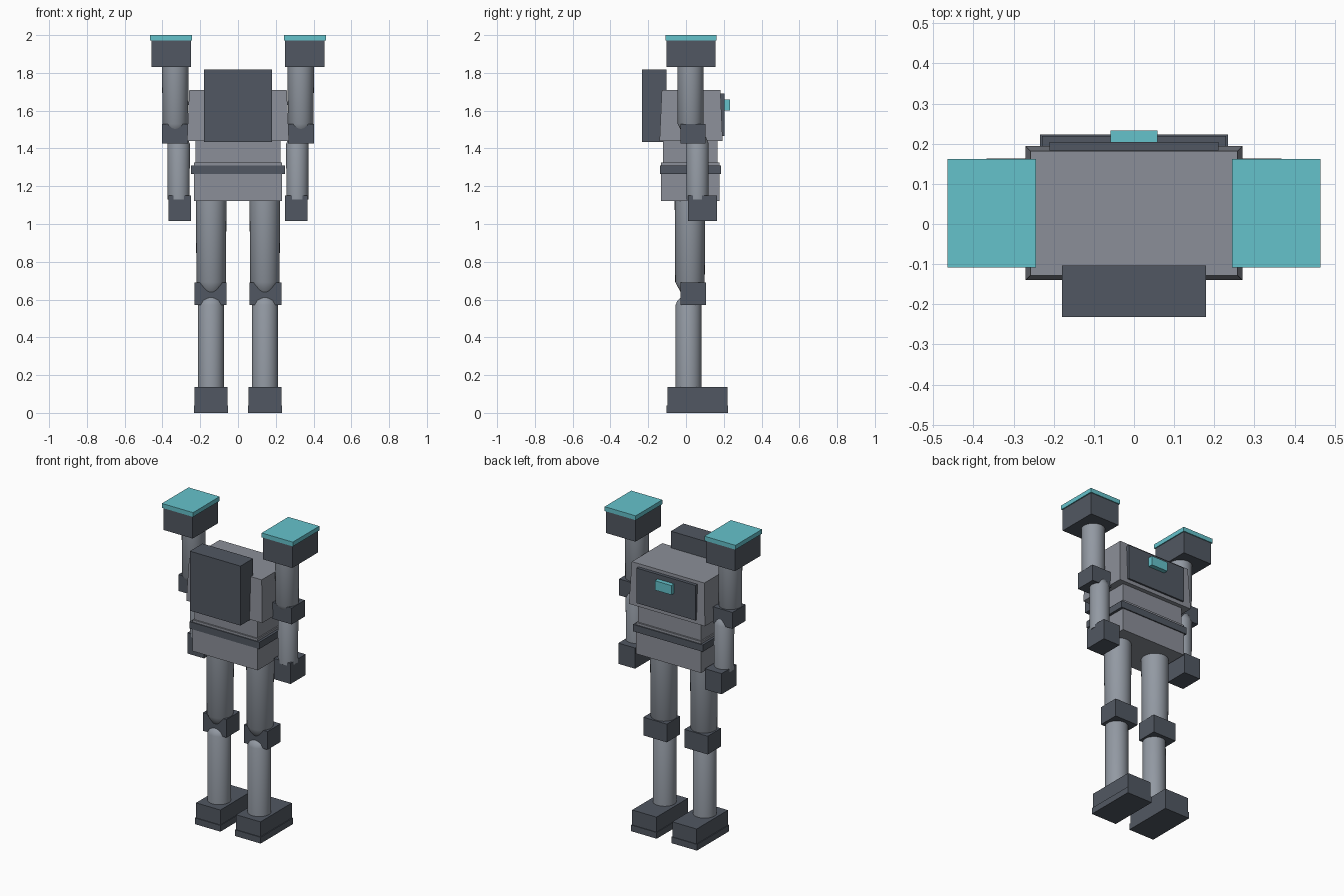
import bpy
import math

if "Cube" in bpy.data.objects:
    bpy.data.objects.remove(bpy.data.objects["Cube"])


def make_material(name, color):
    m = bpy.data.materials.new(name)
    m.diffuse_color = (*color, 1.0)
    m.use_nodes = True
    m.node_tree.nodes["Principled BSDF"].inputs["Base Color"].default_value = m.diffuse_color
    return m


BODY = make_material("body grey", (0.26, 0.275, 0.315))
LIMB = make_material("limb steel grey", (0.29, 0.32, 0.365))
DARK = make_material("dark slate", (0.083, 0.097, 0.122))
CYAN = make_material("pale cyan", (0.13, 0.54, 0.60))


def add_mesh(name, verts, faces, mat):
    me = bpy.data.meshes.new(name)
    me.from_pydata(verts, [], faces)
    me.materials.append(mat)
    ob = bpy.data.objects.new(name, me)
    bpy.context.collection.objects.link(ob)
    return ob


def box(name, x, y, z, mat, inset=0.0):
    """Box from (min, max) ranges; inset shrinks the top face."""
    verts = []
    for zz, i in ((z[0], 0.0), (z[1], inset)):
        verts += [(x[0] + i, y[0] + i, zz), (x[1] - i, y[0] + i, zz),
                  (x[1] - i, y[1] - i, zz), (x[0] + i, y[1] - i, zz)]
    faces = [(3, 2, 1, 0), (4, 5, 6, 7)]
    faces += [(k, (k + 1) % 4, (k + 1) % 4 + 4, k + 4) for k in range(4)]
    return add_mesh(name, verts, faces, mat)


def limb(name, cx, cy, profile, mat, n=32):
    """Round limb from a list of (radius, height) rings, bottom to top."""
    verts = [(cx + r * math.cos(2 * math.pi * k / n),
              cy + r * math.sin(2 * math.pi * k / n), z)
             for r, z in profile for k in range(n)]
    faces = [tuple(reversed(range(n)))]
    for i in range(len(profile) - 1):
        for k in range(n):
            a, b = i * n + k, i * n + (k + 1) % n
            faces.append((a, b, b + n, a + n))
    top = (len(profile) - 1) * n
    faces.append(tuple(range(top, top + n)))
    ob = add_mesh(name, verts, faces, mat)
    bpy.context.view_layer.objects.active = ob
    ob.select_set(True)
    bpy.ops.object.shade_smooth_by_angle(angle=math.radians(28))
    ob.select_set(False)
    return ob


# Torso
box("hips", (-0.232, 0.232), (-0.132, 0.177), (1.123, 1.325), BODY)
box("belt", (-0.248, 0.248), (-0.138, 0.184), (1.266, 1.31), DARK)
box("abdomen", (-0.224, 0.224), (-0.123, 0.167), (1.31, 1.45), BODY)
box("chest", (-0.27, 0.27), (-0.14, 0.194), (1.44, 1.71), BODY, inset=0.012)
box("backpack", (-0.18, 0.18), (-0.232, -0.104), (1.435, 1.817), DARK)
box("chest_plate", (-0.21, 0.21), (0.16, 0.204), (1.465, 1.69), DARK)
box("chest_light", (-0.059, 0.059), (0.19, 0.233), (1.60, 1.66), CYAN)

for side, s in (("left", -1), ("right", 1)):
    def pair(a, b):
        return tuple(sorted((s * a, s * b)))

    # Arms
    box(side + "_shoulder", pair(0.25, 0.458), (-0.103, 0.156), (1.83, 1.972), DARK)
    box(side + "_shoulder_pad", pair(0.244, 0.465), (-0.108, 0.162), (1.972, 2.0), CYAN)
    limb(side + "_upper_arm", s * 0.332, 0.024,
         [(0.035, 1.48), (0.051, 1.497), (0.068, 1.53), (0.070, 1.85)], LIMB)
    box(side + "_elbow", pair(0.264, 0.403), (-0.03, 0.104), (1.425, 1.53), DARK)
    limb(side + "_forearm", s * 0.314, 0.061,
         [(0.058, 1.13), (0.059, 1.425), (0.045, 1.46), (0.025, 1.48)], LIMB)
    box(side + "_hand", pair(0.248, 0.367), (0.01, 0.163), (1.017, 1.15), DARK)

    # Legs
    limb(side + "_thigh", s * 0.142, 0.021,
         [(0.025, 0.615), (0.050, 0.64), (0.078, 0.692), (0.081, 1.14)], LIMB)
    box(side + "_knee", pair(0.062, 0.229), (-0.028, 0.106), (0.572, 0.689), DARK)
    limb(side + "_shin", s * 0.143, 0.013,
         [(0.069, 0.12), (0.068, 0.572), (0.058, 0.595), (0.040, 0.612), (0.02, 0.62)], LIMB)
    box(side + "_foot", pair(0.056, 0.229), (-0.099, 0.219), (0.03, 0.136), DARK)
    box(side + "_sole", pair(0.052, 0.234), (-0.104, 0.223), (0.0, 0.04), DARK)
